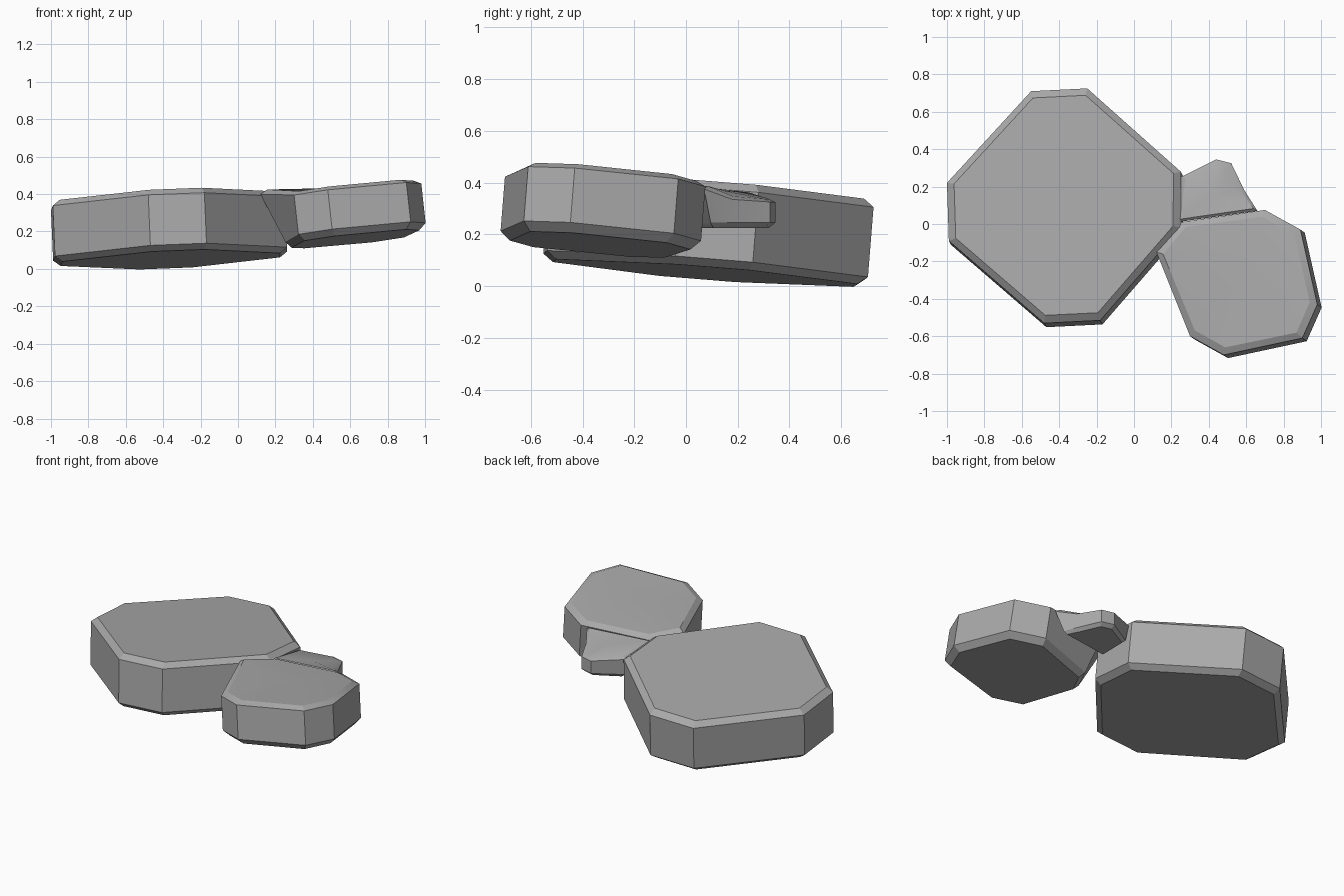
import bpy
import bmesh
import math

if "Cube" in bpy.data.objects:
    bpy.data.objects.remove(bpy.data.objects["Cube"], do_unlink=True)

# One stone grey for everything
grey = bpy.data.materials.new("stone_grey")
grey.use_nodes = True
colour = (0.4, 0.4, 0.4, 1)
grey.diffuse_color = colour
grey.node_tree.nodes["Principled BSDF"].inputs["Base Color"].default_value = colour


def stone(name, outline, base, slope, wall, bevel, inset, poke=False):
    """Tilted chamfered slab. outline: (x, y, lift) of the upper wall edge;
    base: height of the tilt plane at the origin; bevel: (top, bottom) heights.
    Lifted corners rise to join a neighbour and taper in underneath."""
    cx = sum(p[0] for p in outline) / len(outline)
    cy = sum(p[1] for p in outline) / len(outline)
    sx, sy = slope
    bm = bmesh.new()

    def ring(offset, shrink, lower):
        verts = []
        for x, y, lift in outline:
            dx, dy = x - cx, y - cy
            k = 1 - shrink / math.hypot(dx, dy)
            if lower:
                k *= 1 - 4 * lift
            px, py = cx + dx * k, cy + dy * k
            z = base + sx * px + sy * py + offset + (0 if lower else lift)
            verts.append(bm.verts.new((px - sx * offset, py - sy * offset, z)))
        return verts

    rings = [ring(bevel[0], inset, False), ring(0, 0, False),
             ring(-wall, 0, True), ring(-wall - bevel[1], inset, True)]
    n = len(outline)
    for upper, lower in zip(rings, rings[1:]):
        for i in range(n):
            j = (i + 1) % n
            bm.faces.new((upper[i], lower[i], lower[j], upper[j]))
    top = bm.faces.new(rings[0])
    bm.faces.new(rings[-1][::-1])
    if poke:
        bmesh.ops.poke(bm, faces=[top])
    bmesh.ops.recalc_face_normals(bm, faces=bm.faces)
    mesh = bpy.data.meshes.new(name)
    bm.to_mesh(mesh)
    bm.free()
    mesh.materials.append(grey)
    obj = bpy.data.objects.new(name, mesh)
    bpy.context.collection.objects.link(obj)
    bpy.ops.object.select_all(action="DESELECT")
    obj.select_set(True)
    bpy.context.view_layer.objects.active = obj
    bpy.ops.object.shade_smooth_by_angle(angle=math.radians(25))
    return obj


# Large octagonal slab
stone("large_stone",
      [(-1, .22, 0), (-.99, -.09, 0), (-.48, -.53, 0), (-.18, -.515, 0),
       (.25, -.02, 0), (.25, .28, 0), (-.25, .725, 0), (-.55, .71, 0)],
      .374, (.043, -.08), .27, (.03, .03), .04)

# Medium slab, its inner corners raised to meet the large one
stone("medium_stone",
      [(.12, -.15, .06), (.3, -.6, 0), (.48, -.7, 0), (.9, -.61, 0),
       (.98, -.43, 0), (.89, -.03, 0), (.7, .075, 0), (.25, .01, .04)],
      .314, (.11, -.08), .21, (.02, .035), .04, poke=True)

# Small slab tucked between the other two
stone("small_stone",
      [(.23, .01, .05), (.66, .07, .05), (.59, .18, .01), (.52, .325, 0),
       (.44, .345, 0), (.25, .25, .025)],
      .325, (0, 0), .08, (.012, .02), .025, poke=True)
